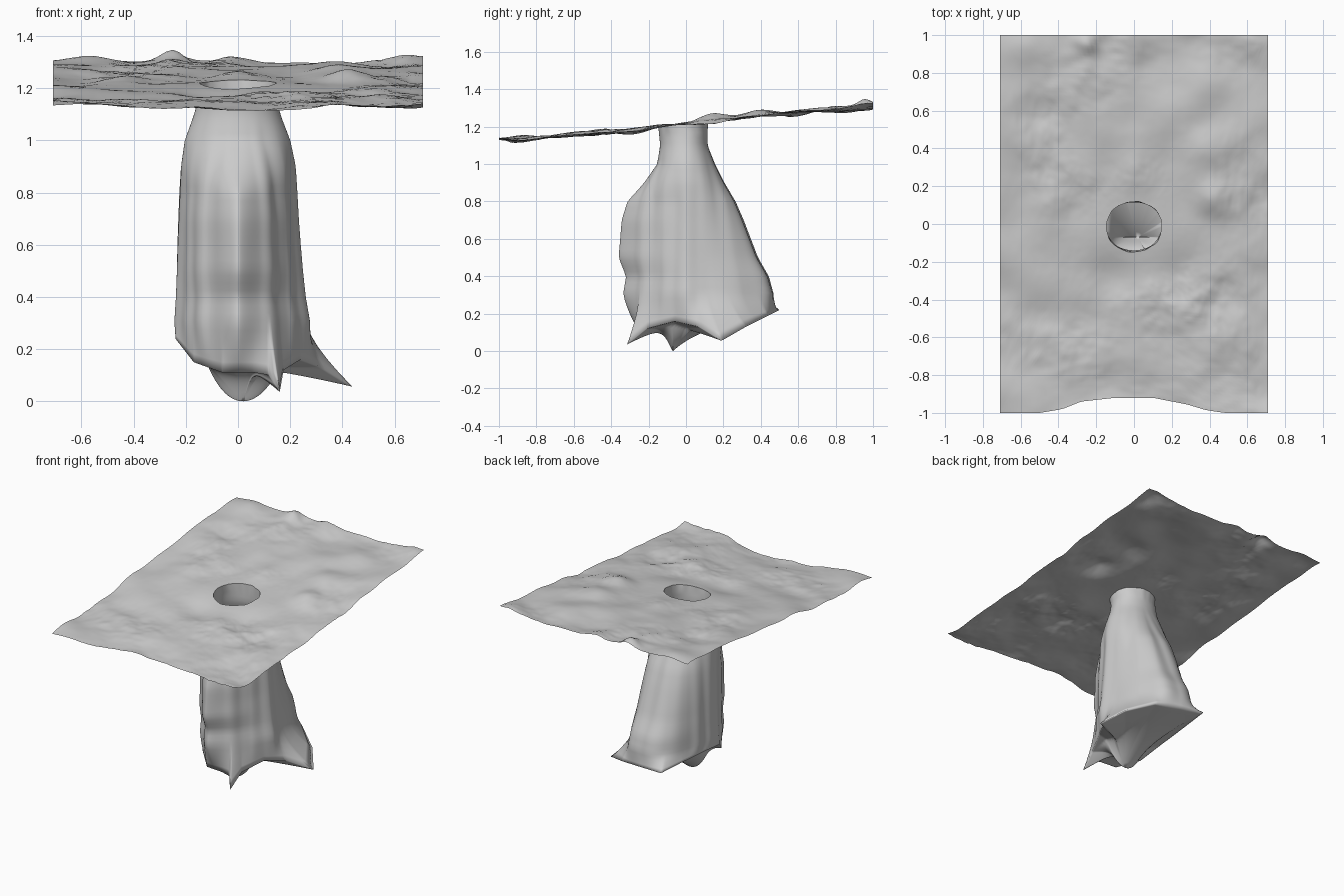
import bpy, bmesh, math
from mathutils import Vector, noise

if "Cube" in bpy.data.objects:
    bpy.data.objects.remove(bpy.data.objects["Cube"])

HX, HY, HOLE = 0.71, 1.0, 0.145
CY = -0.015


def interp(table, v):
    """Piecewise linear lookup in rows (key, value...)."""
    if v <= table[0][0]:
        return table[0][1:]
    for a, b in zip(table, table[1:]):
        if v <= b[0]:
            t = (v - a[0]) / (b[0] - a[0])
            return [p + (q - p) * t for p, q in zip(a[1:], b[1:])]
    return table[-1][1:]


# Ground height: sloping profile along y plus bumps and fine roughness
SLOPE = [(-1, 1.135), (-0.6, 1.15), (-0.3, 1.18), (-0.1, 1.212), (0.2, 1.235),
         (0.4, 1.262), (0.7, 1.285), (1, 1.3)]
BUMPS = [(0.42, 0.13, 0.09, 0.03), (0.25, -0.6, 0.14, 0.02), (-0.45, 0.1, 0.1, 0.025),
         (-0.25, 0.96, 0.06, 0.045), (0.0, 0.27, 0.1, 0.02), (0.0, -1.0, 0.3, -0.015),
         (-0.1, -0.28, 0.13, -0.02), (0.2, -0.3, 0.12, -0.015), (0.38, 0.4, 0.12, 0.035),
         (-0.56, 0.95, 0.1, 0.025), (0.0, 0.95, 0.1, 0.025), (0.68, 0.97, 0.12, 0.025)]


def ground(x, y):
    d = math.hypot(x, y - CY)
    fade = min(1, max(0.2, (d - HOLE) / 0.2))
    # the slope is averaged and wavers sideways so it has no straight creases
    w = y + 0.12 * fade * noise.noise(Vector((x * 3, y * 3, 21.0)))
    z = sum(interp(SLOPE, w + o)[0] for o in (-0.08, -0.04, 0, 0.04, 0.08)) / 5
    for bx, by, r, h in BUMPS:
        z += h * math.exp(-((x - bx) ** 2 + (y - by) ** 2) / (r * r))
    # mid-size lumps, then rough patches that come and go
    z += 0.024 * fade * noise.noise(Vector((x * 4, y * 4, 3.1)))
    patch = max(0.15, 0.4 + 1.2 * noise.noise(Vector((x * 2.5, y * 2.5, 11.3))))
    z += 0.017 * fade * patch * noise.fractal(Vector((x * 6, y * 6, 7.7)), 1.0, 2.0, 4)
    return z


def loft(name, rings, tip=None):
    bm = bmesh.new()
    rows = [[bm.verts.new(p) for p in ring] for ring in rings]
    n = len(rows[0])
    for a, b in zip(rows, rows[1:]):
        for i in range(n):
            bm.faces.new((a[i], a[(i + 1) % n], b[(i + 1) % n], b[i]))
    if tip:
        t = bm.verts.new(tip)
        for i in range(n):
            bm.faces.new((rows[-1][i], rows[-1][(i + 1) % n], t))
    bmesh.ops.recalc_face_normals(bm, faces=bm.faces)
    me = bpy.data.meshes.new(name)
    bm.to_mesh(me)
    bm.free()
    me.polygons.foreach_set("use_smooth", [True] * len(me.polygons))
    ob = bpy.data.objects.new(name, me)
    bpy.context.collection.objects.link(ob)
    return ob


# Outer border of the ground, counter-clockwise, with a worn notch at the front
corners = [(HX, -HY), (HX, HY), (-HX, HY), (-HX, -HY)]
border = []
for k in range(4):
    (x0, y0), (x1, y1) = corners[k], corners[(k + 1) % 4]
    n = 76 if k % 2 == 0 else 54
    border += [(x0 + (x1 - x0) * i / n, y0 + (y1 - y0) * i / n) for i in range(n)]
thetas = [math.atan2(y - CY, x) for x, y in border]
NOTCH = [(-0.5, 0), (-0.38, 0.02), (-0.28, 0.06), (-0.1, 0.08), (0.1, 0.08),
         (0.28, 0.045), (0.38, 0.015), (0.48, 0)]
border = [(x, y + interp(NOTCH, x)[0]) if y < -0.999 else (x, y) for x, y in border]

# Ground sheet from the slightly ragged hole outward
rings = []
for j in range(71):
    t = (j / 70) ** 1.2
    ring = []
    for th, (bx, by) in zip(thetas, border):
        c, s = math.cos(th), math.sin(th)
        r = HOLE * (1 + 0.05 * noise.noise(Vector((c * 3, s * 3, 5.5))))
        hx, hy = r * c, CY + 0.93 * r * s
        x, y = hx + (bx - hx) * t, hy + (by - hy) * t
        ring.append((x, y, ground(x, y)))
    rings.append(ring)
hole_ring = rings[0]
loft("ground_sheet", rings)

# Pit wall sections: z, xmin, xmax, ymin, ymax, front exponent
SECT = [(0.31, -0.24, 0.27, -0.335, 0.475, 1.3), (0.4, -0.235, 0.255, -0.32, 0.45, 1.3),
        (0.5, -0.232, 0.245, -0.36, 0.39, 1.3), (0.6, -0.23, 0.237, -0.352, 0.35, 1.3),
        (0.7, -0.227, 0.23, -0.345, 0.31, 1.35), (0.8, -0.224, 0.225, -0.315, 0.265, 1.35),
        (0.9, -0.22, 0.22, -0.225, 0.205, 1.7), (1.0, -0.205, 0.2, -0.155, 0.155, 2),
        (1.1, -0.168, 0.162, -0.138, 0.115, 2), (1.17, -0.15, 0.148, -0.145, 0.115, 2)]

# Lower rim with pointed corners
RIM = [(-0.24, -0.02, 0.24), (-0.17, -0.14, 0.15), (-0.06, -0.25, 0.11), (0.06, -0.26, 0.11),
       (0.12, -0.265, 0.1), (0.16, -0.315, 0.035), (0.175, -0.21, 0.12), (0.24, -0.06, 0.16),
       (0.32, 0.07, 0.13), (0.44, 0.19, 0.055), (0.34, 0.32, 0.13), (0.18, 0.44, 0.19),
       (0.0, 0.48, 0.21), (-0.16, 0.5, 0.22), (-0.2, 0.33, 0.24), (-0.235, 0.12, 0.25)]
rim_table = sorted((math.atan2(y, x), x, y, z) for x, y, z in RIM)
first, last = rim_table[0], rim_table[-1]
rim_table = ([(last[0] - 2 * math.pi, *last[1:])] + rim_table
             + [(first[0] + 2 * math.pi, *first[1:])])


def section(z, th):
    x0, x1, y0, y1, p = interp(SECT, z)
    c, s = math.cos(th), math.sin(th)
    a = x1 if c > 0 else -x0
    b = y1 if s > 0 else -y0
    e = p if s < 0 else 2
    r = (abs(c / a) ** e + abs(s / b) ** e) ** (-1 / e)
    f = min(1, max(0, (1.1 - z) / 0.3))
    fold = noise.noise(Vector((c * 3.5, s * 3.5, z * 0.8)))
    r *= 1 + f * (0.05 * fold + 0.012 * math.sin(11 * th + 2 * z))
    return r * c, r * s, z


rings = [hole_ring]
for j in range(31):
    z = 1.17 - (1.17 - 0.31) * j / 30
    rings.append([section(z, th) for th in thetas])
low = rings[-1]
rim = [interp(rim_table, th) for th in thetas]
for t in (0.2, 0.4, 0.6, 0.8, 1.0):
    rings.append([(a[0] + (b[0] - a[0]) * t ** 1.4, a[1] + (b[1] - a[1]) * t ** 1.4,
                   a[2] + (b[2] - a[2]) * t) for a, b in zip(low, rim)])


# Pit floor, closing inward, with a hanging tongue: steep in front, sloping up to the back
def floor(x, y, base):
    d = y + 0.07
    fall = math.exp(-d / 0.14) if d > 0 else math.exp(-(-d / 0.045) ** 1.3)
    return base * (1 - max(0, 1 - ((x - 0.02) / 0.15) ** 2) * fall)


for k in range(1, 20):
    s = 1 - k / 20
    ring = []
    for x, y, z in rim:
        px, py = 0.02 + (x - 0.02) * s, -0.07 + (y + 0.07) * s
        ring.append((px, py, floor(px, py, 0.13 + (z - 0.13) * s ** 1.3)))
    rings.append(ring)
loft("pit_wall_and_floor", rings, (0.02, -0.07, 0.0))
